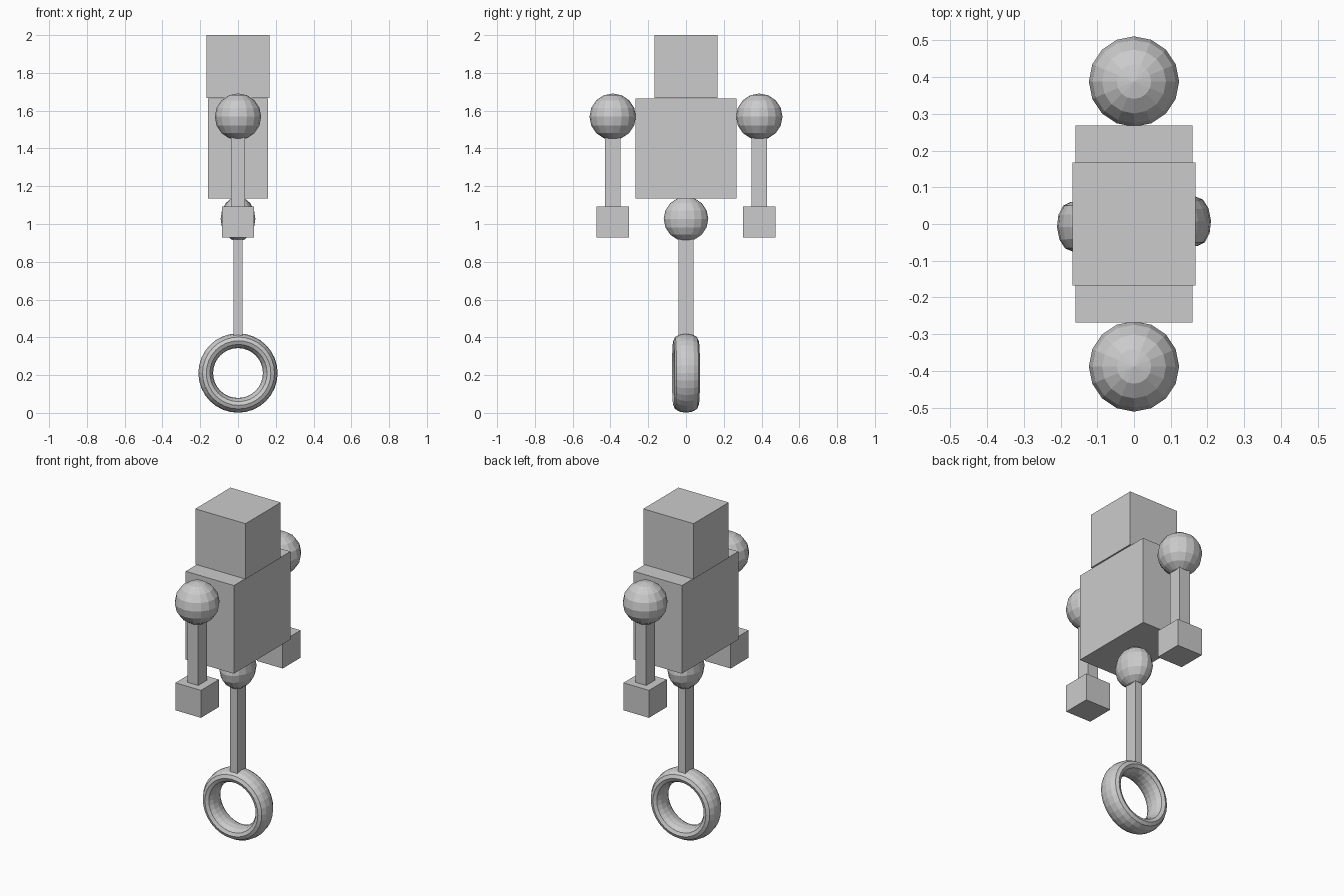
import bpy
from math import radians

cube = bpy.data.objects.get("Cube")
if cube:
    bpy.data.objects.remove(cube, do_unlink=True)

# Single plain grey material
GREY = (0.6, 0.6, 0.6, 1.0)
grey = bpy.data.materials.new("plain grey")
grey.use_nodes = True
grey.diffuse_color = GREY
grey.node_tree.nodes["Principled BSDF"].inputs["Base Color"].default_value = GREY


def finish(name):
    ob = bpy.context.object
    ob.name = name
    ob.data.materials.append(grey)
    return ob


def box(name, half_x, half_y, bottom, top, y=0.0):
    bpy.ops.mesh.primitive_cube_add(size=2, location=(0, y, (bottom + top) / 2))
    bpy.context.object.scale = (half_x, half_y, (top - bottom) / 2)
    return finish(name)


def ball(name, radii, y, z):
    bpy.ops.mesh.primitive_uv_sphere_add(segments=16, ring_count=8, radius=1, location=(0, y, z))
    bpy.context.object.scale = radii
    return finish(name)


# Head and torso
box("head", 0.167, 0.167, 1.667, 2.0)
box("torso", 0.16, 0.268, 1.135, 1.665)

# Arms: shoulder ball, thin arm and block hand on each side
for side, sign in (("front", -1), ("back", 1)):
    y = sign * 0.388
    ball(side + "_shoulder", (0.123, 0.123, 0.123), y, 1.568)
    box(side + "_arm", 0.036, 0.042, 1.08, 1.5, y)
    box(side + "_hand", 0.085, 0.085, 0.928, 1.093, y)

# Hip ball and single leg
ball("hip", (0.092, 0.118, 0.118), 0, 1.027)
box("leg", 0.024, 0.04, 0.41, 0.95)

# Wide ring wheel, turned very slightly
bpy.ops.mesh.primitive_torus_add(
    major_segments=32, minor_segments=12, major_radius=0.171, minor_radius=0.039,
    location=(0, 0, 0.211), rotation=(radians(90), 0, radians(2.5)))
bpy.context.object.scale = (1, 1, 1.72)
finish("wheel")
